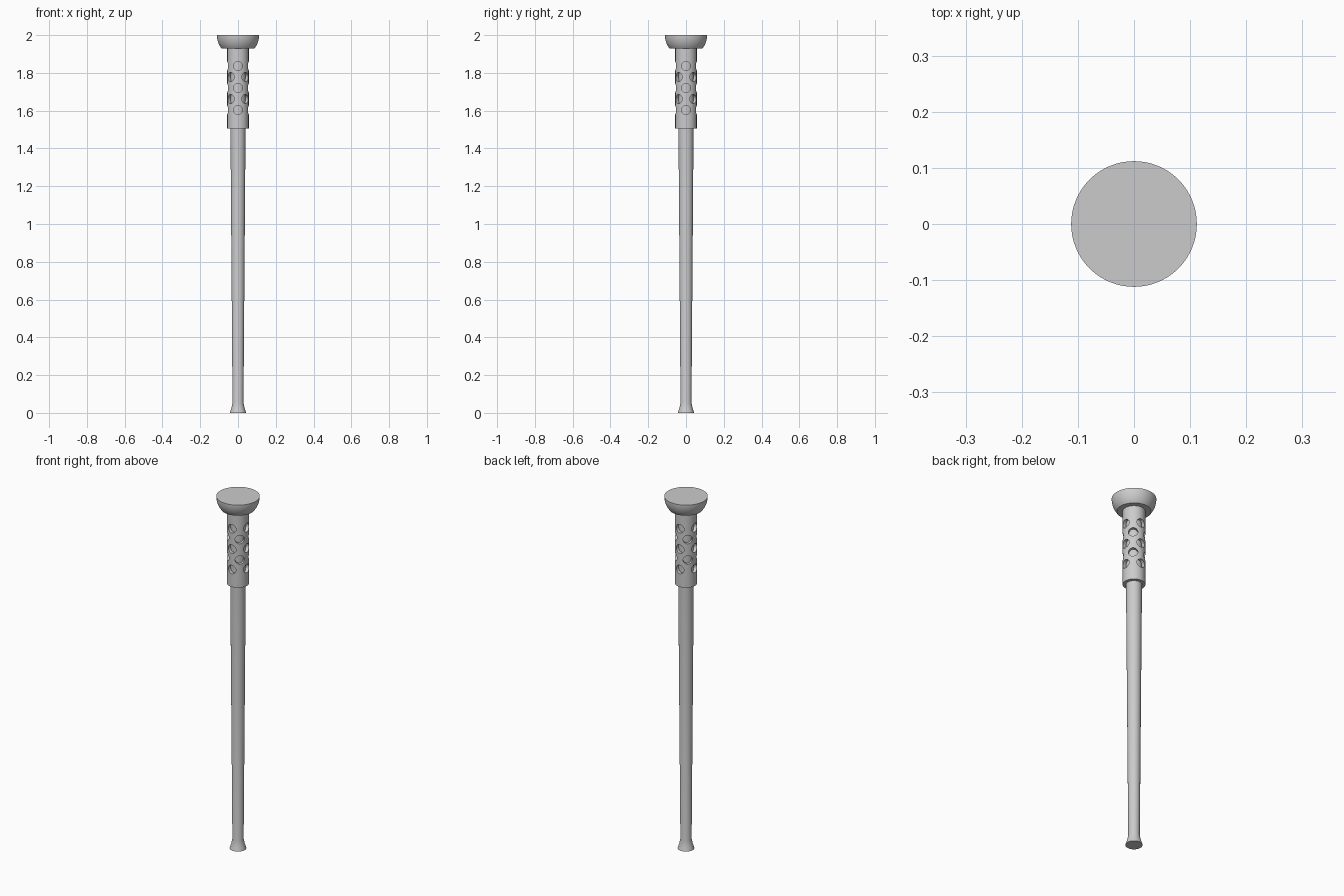
import bpy, bmesh, math
from mathutils import Matrix, Vector

if "Cube" in bpy.data.objects:
    bpy.data.objects.remove(bpy.data.objects["Cube"], do_unlink=True)

SIDES = 64


def add_object(name, bm):
    bmesh.ops.recalc_face_normals(bm, faces=bm.faces)
    mesh = bpy.data.meshes.new(name)
    bm.to_mesh(mesh)
    bm.free()
    obj = bpy.data.objects.new(name, mesh)
    bpy.context.collection.objects.link(obj)
    return obj


def lathe(name, profile, closed=False):
    """Spin (radius, z) points round the z axis; cap the ends unless closed."""
    bm = bmesh.new()
    rings = []
    for r, z in profile:
        rings.append([bm.verts.new((r * math.cos(a), r * math.sin(a), z))
                      for a in (math.tau * i / SIDES for i in range(SIDES))])
    pairs = list(zip(rings, rings[1:]))
    if closed:
        pairs.append((rings[-1], rings[0]))
    else:
        bm.faces.new(rings[0])
        bm.faces.new(rings[-1])
    for low, high in pairs:
        for i in range(SIDES):
            j = (i + 1) % SIDES
            bm.faces.new((low[i], low[j], high[j], high[i]))
    return add_object(name, bm)


def smooth(obj):
    bpy.ops.object.select_all(action='DESELECT')
    obj.select_set(True)
    bpy.context.view_layer.objects.active = obj
    bpy.ops.object.shade_smooth_by_angle(angle=math.radians(30))


# Tapered shaft with flared foot, running up inside the grip
shaft = lathe("shaft", [(0.043, 0), (0.035, 0.025), (0.029, 0.055),
                        (0.040, 1.5), (0.040, 1.94)])

# Hollow grip sleeve
grip = lathe("grip", [(0.057, 1.505), (0.057, 1.94),
                      (0.039, 1.94), (0.039, 1.505)], closed=True)

# Staggered rings of round holes, four to a ring
bm = bmesh.new()
for row in range(5):
    z = 1.604 + 0.058 * row
    for k in range(4):
        angle = math.radians(90 * k + 45 * (row % 2))
        direction = Vector((math.cos(angle), math.sin(angle), 0))
        turn = direction.to_track_quat('Z', 'Y').to_matrix().to_4x4()
        place = Matrix.Translation(direction * 0.055 + Vector((0, 0, z)))
        bmesh.ops.create_cone(bm, cap_ends=True, segments=32, radius1=0.024,
                              radius2=0.024, depth=0.05, matrix=place @ turn)
cutter = add_object("hole_cutter", bm)
cutter.hide_render = True
cutter.hide_viewport = True

cut = grip.modifiers.new("holes", 'BOOLEAN')
cut.operation = 'DIFFERENCE'
cut.solver = 'EXACT'
cut.object = cutter
bpy.context.view_layer.objects.active = grip
bpy.ops.object.modifier_apply(modifier=cut.name)
bpy.data.objects.remove(cutter, do_unlink=True)

# Bowl-shaped knob: lower part of a sphere with a flat top
R = 0.112
knob = lathe("knob", [(R * math.cos(t), 2 - R * math.sin(t))
                      for t in (math.radians(40) * (1 - i / 10) for i in range(11))])

for part in (shaft, grip, knob):
    smooth(part)
